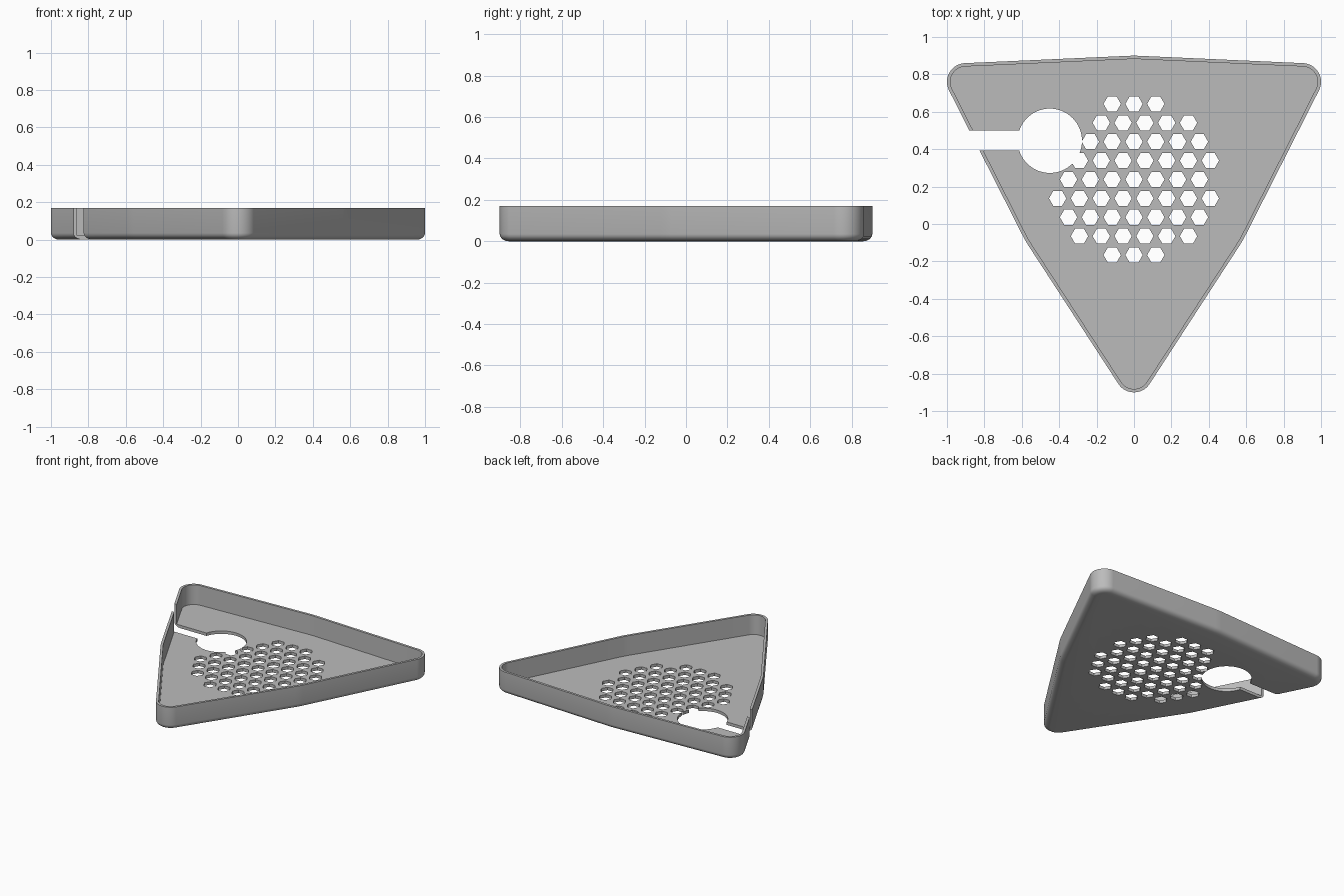
import bpy, bmesh, math
from mathutils import Vector
from mathutils.geometry import convex_hull_2d

if "Cube" in bpy.data.objects:
    bpy.data.objects.remove(bpy.data.objects["Cube"])

HEIGHT, FLOOR, WALL = 0.17, 0.022, 0.018

# Discs (x, y, radius) whose hull is the rounded, slightly bowed triangle
DISCS = [(-0.9, 0.76, 0.1), (0.9, 0.76, 0.1), (0, -0.8, 0.1),
         (0, 0.4, 0.5), (-0.061, 0.211, 0.6), (0.061, 0.211, 0.6)]
STEPS = 128


def disc_points(inset):
    return [Vector((x + (r - inset) * math.cos(2 * math.pi * i / STEPS),
                    y + (r - inset) * math.sin(2 * math.pi * i / STEPS)))
            for x, y, r in DISCS for i in range(STEPS)]


HULL = convex_hull_2d(disc_points(0))


def outline(inset):
    pts = disc_points(inset)
    return [pts[i] for i in HULL]


def finish(name, bm):
    bmesh.ops.recalc_face_normals(bm, faces=bm.faces[:])
    mesh = bpy.data.meshes.new(name)
    bm.to_mesh(mesh)
    bm.free()
    obj = bpy.data.objects.new(name, mesh)
    bpy.context.collection.objects.link(obj)
    return obj


def add_prism(bm, pts, z0=-0.2, z1=0.4):
    low = [bm.verts.new((x, y, z0)) for x, y in pts]
    high = [bm.verts.new((x, y, z1)) for x, y in pts]
    bm.faces.new(low[::-1])
    bm.faces.new(high)
    for i in range(len(pts)):
        j = (i + 1) % len(pts)
        bm.faces.new((low[i], low[j], high[j], high[i]))


def ngon(x, y, r, n):
    return [(x + r * math.cos(2 * math.pi * i / n),
             y + r * math.sin(2 * math.pi * i / n)) for i in range(n)]


# Tray: rounded underside edge, outer wall, rim, inner wall, floor
profile = [(0.045 * (1 - math.sin(a)), 0.035 * (1 - math.cos(a)))
           for a in [math.pi / 2 * k / 5 for k in range(6)]]
profile += [(0, HEIGHT), (WALL, HEIGHT), (WALL, FLOOR)]
bm = bmesh.new()
rings = [[bm.verts.new((p.x, p.y, z)) for p in outline(inset)]
         for inset, z in profile]
for a, b in zip(rings, rings[1:]):
    for i in range(len(a)):
        j = (i + 1) % len(a)
        bm.faces.new((a[i], a[j], b[j], b[i]))
bm.faces.new(rings[0][::-1])
bm.faces.new(rings[-1])
tray = finish("tray", bm)

# Cutters: round opening, side slot and honeycomb vents
bm = bmesh.new()
add_prism(bm, ngon(-0.45, 0.445, 0.172, 64))
opening = finish("round_opening_cutter", bm)

bm = bmesh.new()
add_prism(bm, [(-1.2, 0.392), (-0.5, 0.392), (-0.5, 0.5), (-1.2, 0.5)])
slot = finish("slot_cutter", bm)

PITCH = 0.1166
ROWS = [(-1, 1), (-1.5, 2.5), (-2, 3), (-2.5, 3.5), (-3, 3),
        (-3.5, 3.5), (-3, 3), (-2.5, 2.5), (-1, 1)]
bm = bmesh.new()
for row, (first, last) in enumerate(ROWS):
    y = 0.642 - row * PITCH * math.sqrt(3) / 2
    for k in range(int(last - first) + 1):
        add_prism(bm, ngon((first + k) * PITCH, y, 0.0465, 6))
vents = finish("vent_cutter", bm)

bpy.context.view_layer.objects.active = tray
tray.select_set(True)
for cutter in (opening, slot, vents):
    mod = tray.modifiers.new(cutter.name, 'BOOLEAN')
    mod.operation = 'DIFFERENCE'
    mod.solver = 'EXACT'
    mod.object = cutter
    bpy.ops.object.modifier_apply(modifier=mod.name)
    bpy.data.objects.remove(cutter)

# Single grey finish
grey = bpy.data.materials.new("grey")
grey.diffuse_color = (0.5, 0.5, 0.5, 1)
grey.use_nodes = True
grey.node_tree.nodes["Principled BSDF"].inputs["Base Color"].default_value = grey.diffuse_color
tray.data.materials.clear()
tray.data.materials.append(grey)
bpy.ops.object.shade_smooth_by_angle(angle=math.radians(25))
